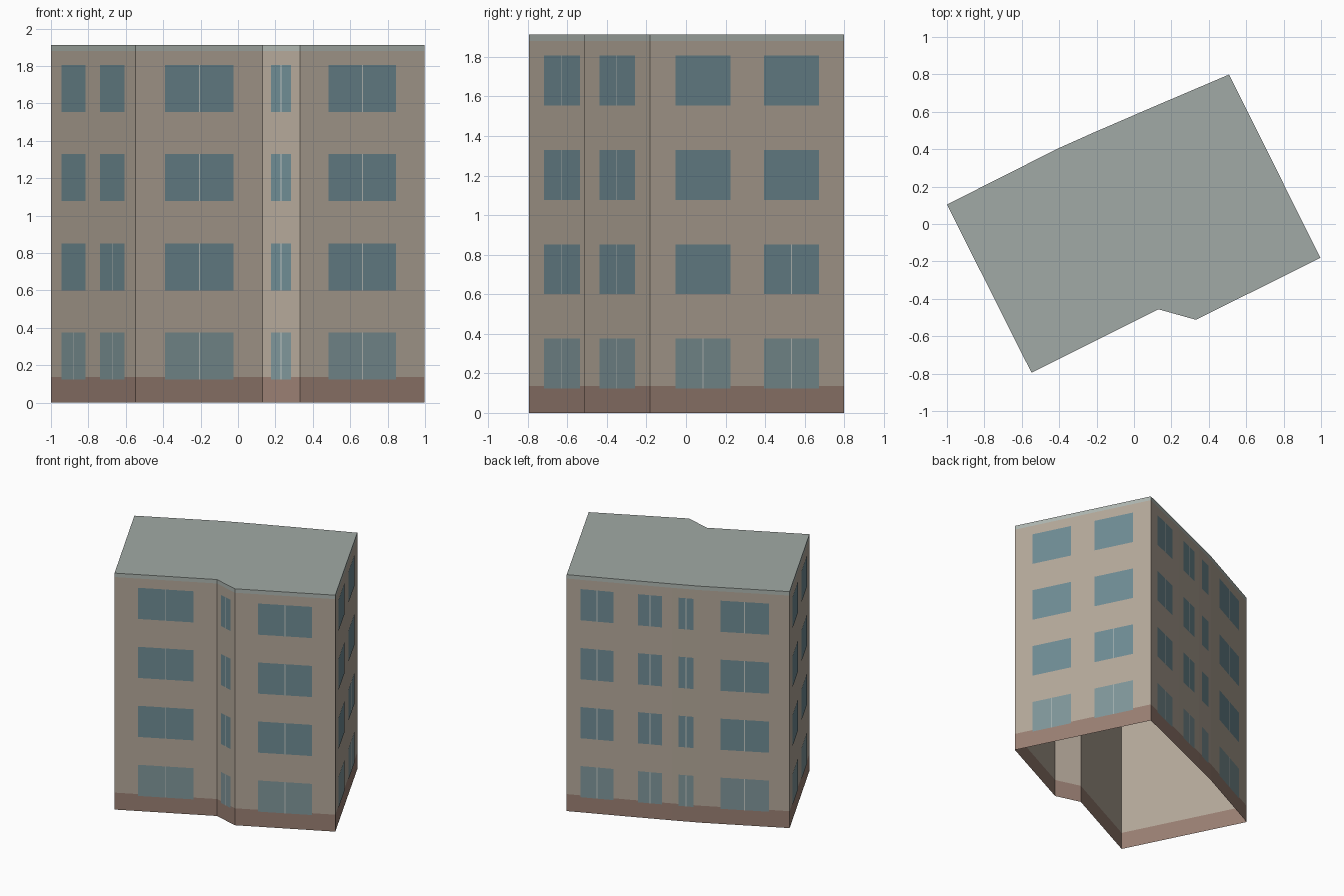
import bpy
from mathutils import Vector

if "Cube" in bpy.data.objects:
    bpy.data.objects.remove(bpy.data.objects["Cube"])

# Footprint, counter-clockwise
FOOT = [Vector(p) for p in [(-1.0, 0.104), (-0.548, -0.795), (0.131, -0.456),
        (0.331, -0.512), (0.997, -0.181), (0.508, 0.799),
        (0.088, 0.62), (-0.22, 0.487), (-0.406, 0.404)]]
TOP, BASE_TOP, TRIM_BOTTOM = 1.912, 0.137, 1.88
STOREY, SILL, WIN_H = 0.477, 0.123, 0.252


def material(name, rgb):
    m = bpy.data.materials.new(name)
    m.diffuse_color = [(c / 255) ** 2.2 for c in rgb] + [1]
    m.use_nodes = True
    m.node_tree.nodes["Principled BSDF"].inputs["Base Color"].default_value = m.diffuse_color
    return m


def add_mesh(name, verts, faces, mat):
    me = bpy.data.meshes.new(name)
    me.from_pydata(verts, [], faces)
    me.materials.append(mat)
    ob = bpy.data.objects.new(name, me)
    bpy.context.collection.objects.link(ob)
    return ob


def band(name, z0, z1, mat):
    n = len(FOOT)
    verts = [(p.x, p.y, z) for z in (z0, z1) for p in FOOT]
    faces = [(i, (i + 1) % n, n + (i + 1) % n, n + i) for i in range(n)]
    return add_mesh(name, verts, faces, mat)


def panels(name, quads, mat):
    # quads: wall start, wall end, start and end fraction, z range, offset
    verts, faces = [], []
    for p, q, f0, f1, z0, z1, off in quads:
        d = (q - p).normalized()
        out = Vector((d.y, -d.x)) * off
        a, b = p.lerp(q, f0) + out, p.lerp(q, f1) + out
        k = len(verts)
        verts += [(a.x, a.y, z0), (b.x, b.y, z0), (b.x, b.y, z1), (a.x, a.y, z1)]
        faces.append((k, k + 1, k + 2, k + 3))
    return add_mesh(name, verts, faces, mat)


wall = material("wall", (178, 166, 152))
brick = material("base", (152, 126, 114))
roof_grey = material("roof", (160, 168, 164))
trim_grey = material("trim", (172, 180, 174))
glass = material("glass", (110, 138, 146))
shop_glass = material("ground_glass", (126, 148, 152))
frame = material("frame", (190, 196, 192))

# Open-bottomed shell: base, wall, roof trim and flat roof
band("base_band", 0, BASE_TOP, brick)
band("walls", BASE_TOP, TRIM_BOTTOM, wall)
band("roof_trim", TRIM_BOTTOM, TOP, trim_grey)
add_mesh("roof", [(p.x, p.y, TOP) for p in FOOT], [tuple(range(len(FOOT)))], roof_grey)

# Windows: two columns on the gable walls, one on every other wall section
upper, ground, bars = [], [], []
for i, p in enumerate(FOOT):
    q = FOOT[(i + 1) % len(FOOT)]
    gable = i in (0, 4)
    columns = [(0.129, 0.414), (0.586, 0.871)] if gable else [(0.23, 0.77)]
    for c, (f0, f1) in enumerate(columns):
        for s in range(4):
            z = SILL + s * STOREY
            (ground if s == 0 else upper).append((p, q, f0, f1, z, z + WIN_H, 0.002))
            # Upper gable windows are mostly undivided
            if not gable or s <= c:
                mid, h = (f0 + f1) / 2, 0.003 / (q - p).length
                bars.append((p, q, mid - h, mid + h, z, z + WIN_H, 0.003))
panels("upper_windows", upper, glass)
panels("ground_windows", ground, shop_glass)
panels("window_bars", bars, frame)
